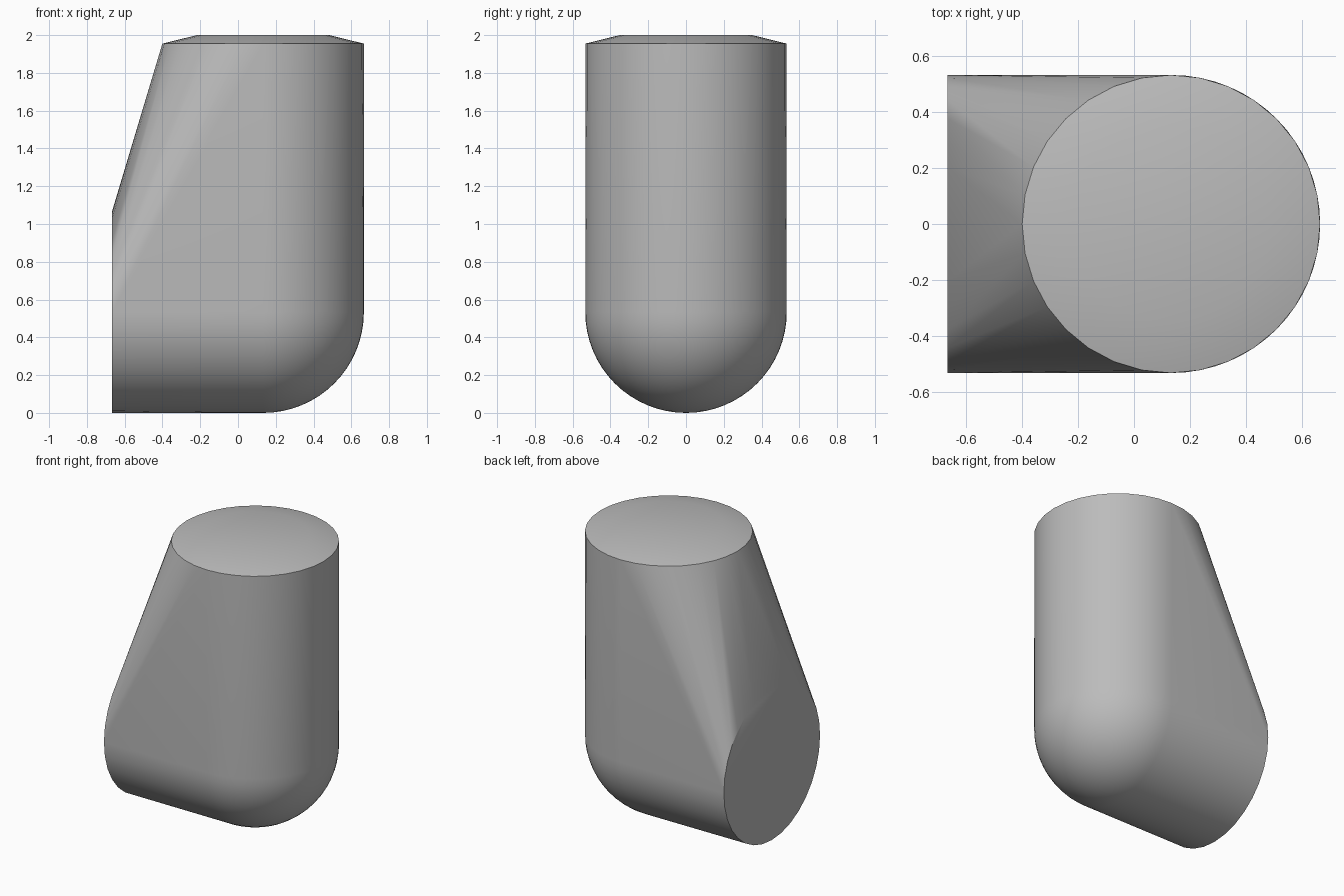
import bpy, bmesh, math
from mathutils import Matrix

cube = bpy.data.objects.get("Cube")
if cube:
    bpy.data.objects.remove(cube)

R = 2 / 3.75            # tube radius
CX, SIDE_X = 0.133, -0.667
RIM_Z, TOP_Z = 1.955, 2.0

mat = bpy.data.materials.new("plain grey")
mat.use_nodes = True
colour = (0.5, 0.5, 0.5, 1)
mat.diffuse_color = colour
mat.node_tree.nodes["Principled BSDF"].inputs["Base Color"].default_value = colour


def ring(bm, radius, matrix):
    bmesh.ops.create_circle(bm, segments=32, radius=radius, matrix=matrix)


bm = bmesh.new()
# Rounded elbow
bmesh.ops.create_uvsphere(bm, u_segments=64, v_segments=32, radius=R,
                          matrix=Matrix.Translation((CX, 0, R)))
# Upright opening with a shallow raised cap
ring(bm, R, Matrix.Translation((CX, 0, RIM_Z)))
ring(bm, 0.35, Matrix.Translation((CX, 0, TOP_Z)))
# Sideways opening
ring(bm, R, Matrix.Translation((SIDE_X, 0, R)) @ Matrix.Rotation(math.pi / 2, 4, 'Y'))

# Stretch one skin over all the parts
hull = bmesh.ops.convex_hull(bm, input=bm.verts[:])
inside = {v for v in hull["geom_interior"] if isinstance(v, bmesh.types.BMVert)}
bmesh.ops.delete(bm, geom=list(inside), context='VERTS')
loose = [v for v in bm.verts if not v.link_faces]
bmesh.ops.delete(bm, geom=loose, context='VERTS')
bmesh.ops.dissolve_limit(bm, angle_limit=math.radians(0.2),
                         verts=bm.verts[:], edges=bm.edges[:])
bmesh.ops.recalc_face_normals(bm, faces=bm.faces[:])

mesh = bpy.data.meshes.new("elbow_body")
bm.to_mesh(mesh)
bm.free()
mesh.materials.append(mat)
body = bpy.data.objects.new("elbow_body", mesh)
bpy.context.collection.objects.link(body)

# Smooth shading with crisp opening rims
bpy.ops.object.select_all(action='DESELECT')
body.select_set(True)
bpy.context.view_layer.objects.active = body
bpy.ops.object.shade_smooth_by_angle(angle=math.radians(30))
